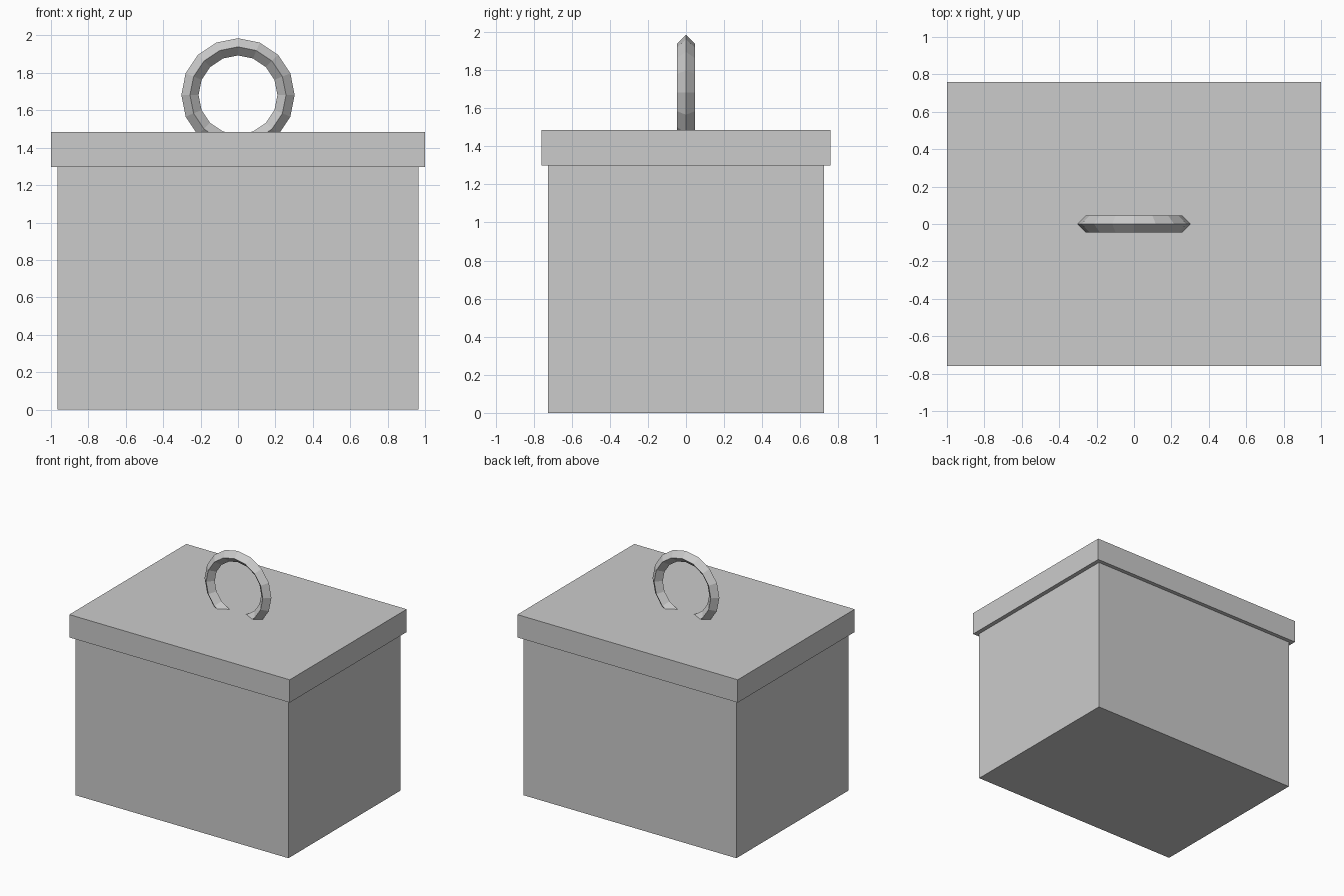
import bpy
import math

default = bpy.data.objects.get("Cube")
if default:
    bpy.data.objects.remove(default, do_unlink=True)

grey = bpy.data.materials.new("light_grey")
grey.use_nodes = True
colour = (0.6, 0.6, 0.6, 1.0)
grey.diffuse_color = colour
grey.node_tree.nodes["Principled BSDF"].inputs["Base Color"].default_value = colour


def finish(name):
    """Name the active object, apply its transforms and give it the material."""
    obj = bpy.context.object
    obj.name = obj.data.name = name
    bpy.ops.object.transform_apply(location=False, rotation=True, scale=True)
    obj.data.materials.append(grey)
    return obj


def block(name, width, depth, bottom, top):
    bpy.ops.mesh.primitive_cube_add(size=1, location=(0, 0, (bottom + top) / 2))
    bpy.context.object.scale = (width, depth, top - bottom)
    return finish(name)


# Box body and overhanging lid
block("box_body", 1.93, 1.45, 0, 1.3)
block("lid", 2.0, 1.516, 1.298, 1.485)

# Upright faceted ring handle, partly sunk into the lid
bpy.ops.mesh.primitive_torus_add(
    major_segments=16, minor_segments=4, major_radius=0.257, minor_radius=0.046,
    location=(0, 0, 1.682), rotation=(math.pi / 2, 0, 0))
finish("ring_handle")
